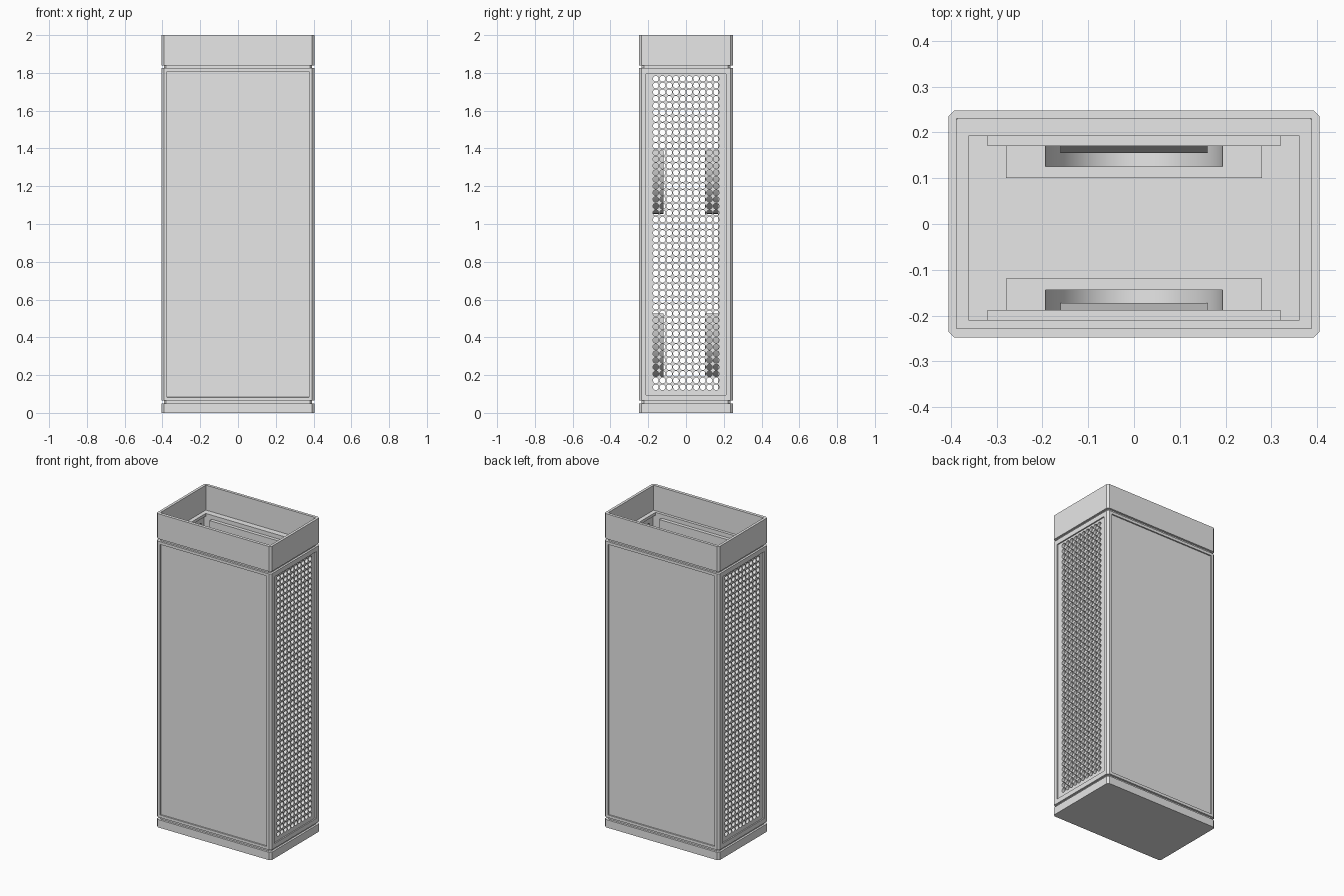
import bpy, bmesh, math
from mathutils import Vector

cube = bpy.data.objects.get("Cube")
if cube:
    bpy.data.objects.remove(cube, do_unlink=True)

# One grey finish for everything
grey = bpy.data.materials.new("plain grey")
grey.use_nodes = True
grey.diffuse_color = (0.8, 0.8, 0.8, 1)
grey.node_tree.nodes["Principled BSDF"].inputs["Base Color"].default_value = (0.8, 0.8, 0.8, 1)

W, D, CUT = 0.405, 0.248, 0.012          # half width, half depth, corner cut
BASE, LOW, HIGH, RIM, TOP = 0.05, 0.065, 1.825, 1.84, 2.0
FRAME = 0.037                            # border round the sunken panels
BACK_IN, FRONT_IN = 0.192, -0.21         # inner faces of back and front walls


def finish(name, bm, smooth=False):
    bmesh.ops.remove_doubles(bm, verts=bm.verts, dist=1e-5)
    bmesh.ops.recalc_face_normals(bm, faces=bm.faces)
    mesh = bpy.data.meshes.new(name)
    bm.to_mesh(mesh)
    bm.free()
    mesh.materials.append(grey)
    obj = bpy.data.objects.new(name, mesh)
    bpy.context.collection.objects.link(obj)
    if smooth:
        bpy.ops.object.select_all(action='DESELECT')
        obj.select_set(True)
        bpy.context.view_layer.objects.active = obj
        bpy.ops.object.shade_smooth_by_angle(angle=math.radians(30))
    return obj


def up(a, b, h):
    return Vector((a, b, h))


def across(a, b, h):
    return Vector((a, h, b))


def prism(loop, lo, hi, place=up, hole=None):
    """Extrude a loop between two levels, with an optional matching hole loop."""
    bm = bmesh.new()
    rings = [[[bm.verts.new(place(a, b, h)) for a, b in pts] for h in (lo, hi)]
             for pts in ([loop, hole] if hole else [loop])]
    n = len(loop)
    for low, high in rings:
        for i in range(n):
            j = (i + 1) % n
            bm.faces.new((low[i], low[j], high[j], high[i]))
    for level in (0, 1):
        if hole:
            o, k = rings[0][level], rings[1][level]
            for i in range(n):
                j = (i + 1) % n
                bm.faces.new((o[i], o[j], k[j], k[i]))
        else:
            bm.faces.new(rings[0][level])
    bmesh.ops.recalc_face_normals(bm, faces=bm.faces)
    return bm


def cut_rect(x0, x1, y0, y1, c):
    return [(x0 + c, y0), (x1 - c, y0), (x1, y0 + c), (x1, y1 - c),
            (x1 - c, y1), (x0 + c, y1), (x0, y1 - c), (x0, y0 + c)]


def box(name, x, y, z):
    return finish(name, prism([(x[0], y[0]), (x[1], y[0]), (x[1], y[1]), (x[0], y[1])], *z))


# Base, recessed joints and open top rim
outer = cut_rect(-W, W, -D, D, CUT)
neck = cut_rect(-W + 0.013, W - 0.013, -D + 0.013, D - 0.013, CUT)
opening = cut_rect(-0.362, 0.362, FRONT_IN, BACK_IN, 0.0005)
finish("base", prism(outer, 0, BASE))
finish("lower_joint", prism(neck, BASE, LOW + 0.002))
finish("upper_joint", prism(neck, HIGH - 0.002, RIM + 0.001, hole=opening))
finish("top_rim", prism(outer, RIM, TOP,
                        hole=cut_rect(-0.388, 0.388, -0.228, 0.23, 0.0005)))

# Front and back walls with a shallow sunken panel
inner_y = D - FRAME
for name, s in (("front_wall", -1), ("back_wall", 1)):
    loop = [(-W, s * inner_y), (-W, s * (D - CUT)), (-W + CUT, s * D),
            (W - CUT, s * D), (W, s * (D - CUT)), (W, s * inner_y)]
    bm = prism(loop, LOW, HIGH)
    face = max(bm.faces, key=lambda f: s * f.calc_center_median().y)
    bmesh.ops.inset_region(bm, faces=[face], thickness=FRAME - CUT, depth=0)
    bmesh.ops.inset_region(bm, faces=[face], thickness=0.0005, depth=-0.008)
    finish(name, bm)
box("back_lining", (-0.375, 0.375), (BACK_IN, inner_y + 0.001), (LOW, HIGH))

# Perforated sides
PITCH, COLS, ROWS, RADIUS, SEG = 0.0355, 10, 47, 0.0153, 16
MID = 0.9525
half_y, half_z = PITCH * COLS / 2, PITCH * ROWS / 2
FACE, INSIDE = W - 0.008, W - 0.026


def perforated_sheet(name, s):
    bm = bmesh.new()
    dirs = [(math.cos(math.tau * i / SEG), math.sin(math.tau * i / SEG)) for i in range(SEG)]
    for col in range(COLS):
        for row in range(ROWS):
            cy = (col + 0.5) * PITCH - half_y
            cz = MID + (row + 0.5) * PITCH - half_z
            loops = []
            for x in (s * FACE, s * INSIDE):
                square, circle = [], []
                for c, d in dirs:
                    k = PITCH / 2 / max(abs(c), abs(d))
                    square.append(bm.verts.new((x, cy + c * k, cz + d * k)))
                    circle.append(bm.verts.new((x, cy + c * RADIUS, cz + d * RADIUS)))
                loops.append((square, circle))
            (so, co), (si, ci) = loops
            for i in range(SEG):
                j = (i + 1) % SEG
                bm.faces.new((so[i], so[j], co[j], co[i]))
                bm.faces.new((co[i], co[j], ci[j], ci[i]))
                bm.faces.new((ci[i], ci[j], si[j], si[i]))
    return finish(name, bm, smooth=True)


for side, s in (("left", 1), ("right", -1)):
    sheet_x = sorted((s * INSIDE, s * FACE))
    rail_x = sorted((s * INSIDE, s * W))
    perforated_sheet(side + "_perforated_sheet", s)
    z0, z1 = MID - half_z, MID + half_z
    r0, r1 = LOW + 0.03, HIGH - 0.03
    for end, t in (("front", -1), ("back", 1)):
        box(f"{side}_sheet_{end}_margin", sheet_x, sorted((t * half_y, t * inner_y)), (r0, r1))
    box(side + "_sheet_lower_margin", sheet_x, (-half_y, half_y), (r0, z0))
    box(side + "_sheet_upper_margin", sheet_x, (-half_y, half_y), (z1, r1))
    box(side + "_lower_rail", rail_x, (-inner_y, inner_y), (LOW, r0))
    box(side + "_upper_rail", rail_x, (-inner_y, inner_y), (r1, HIGH))


# Inner boards, each carrying two rounded pockets
def half_oval(a, b, top, n=24):
    return [(-a * math.cos(math.pi * i / n), top - b * math.sin(math.pi * i / n))
            for i in range(n + 1)]


for side, s, wall in (("front", -1, FRONT_IN), ("back", 1, BACK_IN)):
    board = wall - s * 0.022
    box(side + "_inner_board", (-0.32, 0.32), sorted((wall, board)), (LOW, HIGH - 0.01))
    for level, top in (("lower", 0.525), ("upper", 1.388)):
        name = f"{side}_{level}_pocket"
        shell = half_oval(0.28, 0.335, top)
        hollow = half_oval(0.193, 0.25, top)
        lip = board - s * 0.044
        finish(name + "_wall", prism(shell + hollow[::-1], board, lip, across), smooth=True)
        finish(name + "_face", prism(shell, lip, board - s * 0.069, across), smooth=True)
        # sloping guide inside the pocket
        wedge = [(board, top - 0.01), (board, top - 0.13), (board - s * 0.015, top - 0.13)]
        finish(name + "_guide", prism(wedge, -0.16, 0.16, lambda a, b, h: Vector((h, a, b))))
